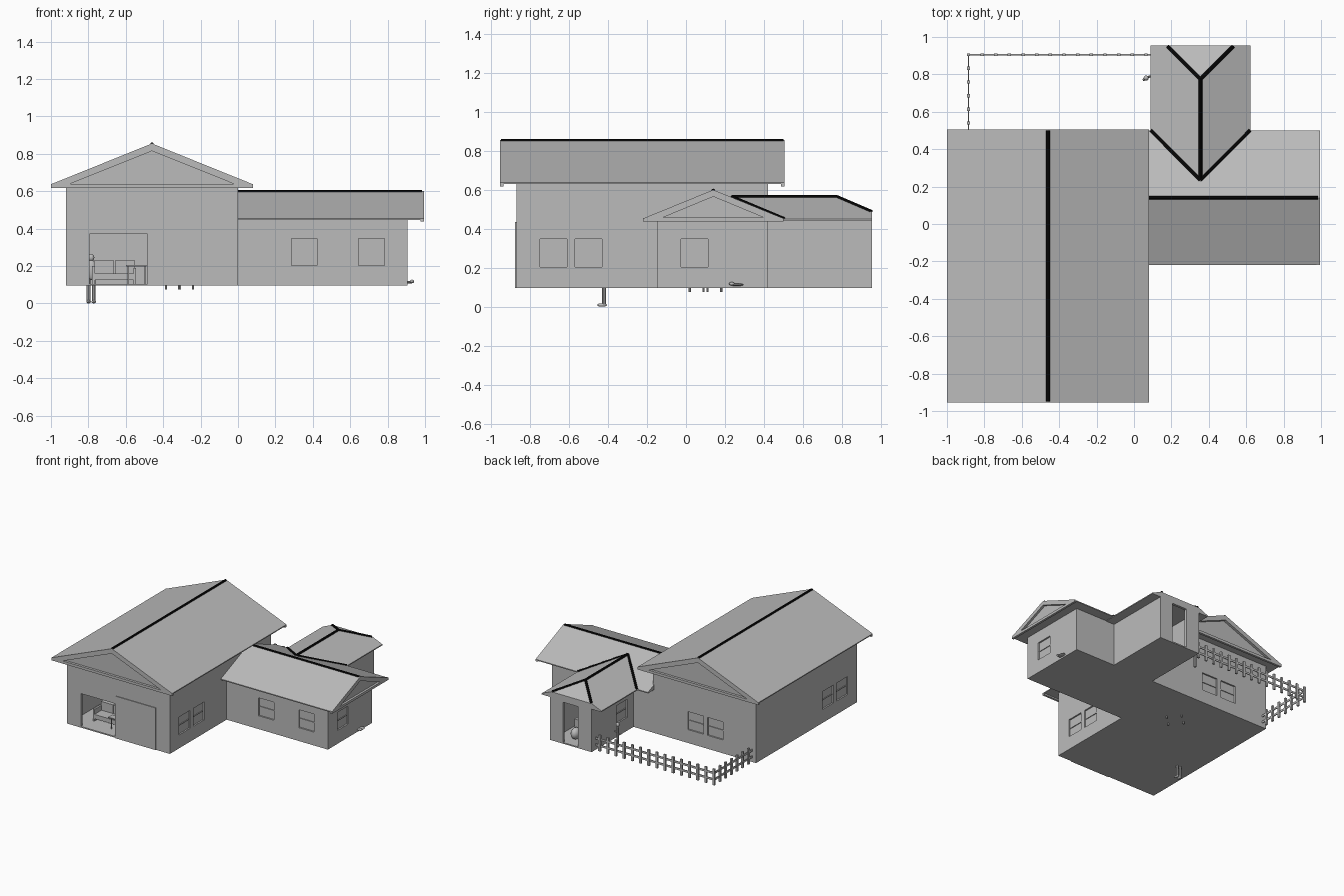
import bpy, bmesh, math
from mathutils import Vector

cube = bpy.data.objects.get("Cube")
if cube:
    bpy.data.objects.remove(cube)


def material(name, rgb):
    m = bpy.data.materials.new(name)
    m.use_nodes = True
    col = (*rgb, 1)
    m.diffuse_color = col
    m.node_tree.nodes["Principled BSDF"].inputs["Base Color"].default_value = col
    return m


GREY = material("plain grey", (0.5, 0.5, 0.5))
BLACK = material("ridge black", (0.003, 0.003, 0.003))


def finish(name, bm, mat=GREY):
    bmesh.ops.recalc_face_normals(bm, faces=bm.faces)
    me = bpy.data.meshes.new(name)
    bm.to_mesh(me)
    bm.free()
    me.materials.append(mat)
    ob = bpy.data.objects.new(name, me)
    bpy.context.collection.objects.link(ob)
    return ob


def add_box(bm, x, y, z):
    r = bmesh.ops.create_cube(bm, size=1)
    for v in r["verts"]:
        v.co = [(a + b) / 2 + c * (b - a) for (a, b), c in zip((x, y, z), v.co)]


def boxes(name, parts, mat=GREY):
    bm = bmesh.new()
    for p in parts:
        add_box(bm, *p)
    return finish(name, bm, mat)


def prism(name, profile, axis, lo, hi):
    """Extrude a (side, z) profile along the x or y axis."""
    bm = bmesh.new()
    pts = [(lo, a, z) if axis == "x" else (a, lo, z) for a, z in profile]
    f = bm.faces.new([bm.verts.new(p) for p in pts])
    r = bmesh.ops.extrude_face_region(bm, geom=[f])
    d = Vector((hi - lo, 0, 0)) if axis == "x" else Vector((0, hi - lo, 0))
    bmesh.ops.translate(bm, vec=d, verts=[g for g in r["geom"] if isinstance(g, bmesh.types.BMVert)])
    return finish(name, bm)


def rod(name, p, q, r, mat=GREY, sides=8):
    p, q = Vector(p), Vector(q)
    bm = bmesh.new()
    bmesh.ops.create_cone(bm, cap_ends=True, segments=sides, radius1=r, radius2=r, depth=(q - p).length)
    ob = finish(name, bm, mat)
    ob.location = (p + q) / 2
    ob.rotation_euler = (q - p).to_track_quat("Z", "Y").to_euler()
    return ob


def ball(name, pos, size):
    bm = bmesh.new()
    bmesh.ops.create_uvsphere(bm, u_segments=12, v_segments=8, radius=1)
    for f in bm.faces:
        f.smooth = True
    ob = finish(name, bm)
    ob.location, ob.scale = pos, size
    return ob


def cut(ob, cutter):
    cutter.hide_render = True
    cutter.hide_set(True)
    m = ob.modifiers.new("cut", "BOOLEAN")
    m.object, m.operation, m.solver = cutter, "DIFFERENCE", "EXACT"


BASE, T = 0.095, 0.02


# Hollow wall shells
def shell(name, x, y, top):
    ob = boxes(name, [(x, y, (BASE, top))])
    cut(ob, boxes(name + "_hollow", [((x[0] + T, x[1] - T), (y[0] + T, y[1] - T), (BASE + 0.01, top + 0.1))]))
    return ob


main_walls = shell("main_walls", (-0.92, 0), (-0.87, 0.42), 0.635)
wing_walls = shell("wing_walls", (0, 0.905), (-0.145, 0.42), 0.455)
porch_walls = shell("porch_walls", (0.175, 0.545), (0.42, 0.955), 0.455)
cut(main_walls, boxes("garage_opening", [((-0.795, -0.485), (-0.9, -0.8), (BASE + 0.01, 0.37))]))
cut(porch_walls, boxes("porch_opening", [((0.295, 0.43), (0.9, 1.0), (BASE + 0.01, 0.43))]))
boxes("garage_door_panel", [((-0.485, -0.125), (-0.876, -0.86), (BASE, 0.435))])


# Windows: recessed pane with a sash rail
def window(wall, axis, face, out, a, b):
    z0, z1 = 0.203, 0.348

    def block(u, z, d0, d1):
        d = tuple(sorted((face + out * d0, face + out * d1)))
        return (d, u, z) if axis == "x" else (u, d, z)
    cut(wall, boxes("window_hole", [block((a, b), (z0, z1), -0.012, 0.02)]))
    mid = (z0 + z1) / 2
    boxes("window_sash", [block((a + 0.006, b - 0.006), (mid - 0.003, mid + 0.003), -0.014, -0.006)])


for a in (-0.75, -0.57):
    window(main_walls, "x", 0, 1, a, a + 0.14)
    window(main_walls, "x", -0.92, -1, a, a + 0.14)
for a in (-0.45, -0.625):
    window(main_walls, "y", 0.42, 1, a, a + 0.14)
for a in (0.285, 0.645):
    window(wing_walls, "y", -0.145, -1, a, a + 0.138)
window(wing_walls, "x", 0.905, 1, -0.025, 0.113)
window(porch_walls, "x", 0.175, -1, 0.5, 0.635)


# Gable roofs with recessed end triangles
def gable(lo, hi, eave, peak):
    mid = (lo + hi) / 2
    return [(lo, eave - 0.008), (hi, eave - 0.008), (hi, eave), (mid, peak), (lo, eave)]


def recess(roof, axis, lo, hi, z, peak, d0, d1):
    cut(roof, prism("gable_recess", [(lo, z), (hi, z), ((lo + hi) / 2, peak)], axis, d0, d1))


main_roof = prism("main_roof", gable(-1, 0.08, 0.637, 0.855), "y", -0.955, 0.505)
recess(main_roof, "y", -0.9, -0.02, 0.638, 0.815, -0.98, -0.935)
recess(main_roof, "y", -0.9, -0.02, 0.638, 0.815, 0.485, 0.53)
boxes("main_gable_bands", [((-1, 0.08), y, (0.617, 0.637)) for y in ((-0.955, -0.937), (0.487, 0.505))])

wing_roof = prism("wing_roof", gable(-0.22, 0.5, 0.453, 0.6), "x", -0.01, 0.995)
recess(wing_roof, "x", -0.12, 0.4, 0.457, 0.565, 0.977, 1.02)
boxes("wing_gable_band", [((0.977, 0.995), (-0.22, 0.5), (0.437, 0.455))])

# Porch roof: gable clipped by a hip plane at its end
porch_roof = prism("porch_roof", gable(0.088, 0.622, 0.45, 0.565), "y", 0.2, 0.955)
bm = bmesh.new()
bm.from_mesh(porch_roof.data)
r = bmesh.ops.bisect_plane(bm, geom=bm.verts[:] + bm.edges[:] + bm.faces[:], plane_co=(0.355, 0.775, 0.565),
                           plane_no=(0, 0.434, 1), clear_outer=True)
bmesh.ops.holes_fill(bm, edges=[e for e in bm.edges if e.is_boundary])
bmesh.ops.recalc_face_normals(bm, faces=bm.faces)
bm.to_mesh(porch_roof.data)
bm.free()

# Black ridge, hip and valley strips
ridge_end, valley_end = (0.355, 0.775, 0.563), (0.355, 0.235, 0.563)
strips = [((-0.46, -0.95, 0.851), (-0.46, 0.5, 0.851)), ((0.0, 0.14, 0.596), (0.985, 0.14, 0.596)),
          (valley_end, ridge_end)]
for s in (-1, 1):
    strips.append((ridge_end, (0.355 + s * 0.175, 0.95, 0.488)))
    strips.append((valley_end, (0.355 + s * 0.265, 0.5, 0.452)))
for p, q in strips:
    rod("ridge_strip", p, q, 0.01, BLACK)

# Picket fence around the back yard
fx, fy, top = -0.885, 0.905, 0.225
fence = [((fx, 0.175), (fy - 0.003, fy + 0.003), (z, z + 0.016)) for z in (0.13, 0.182)]
fence += [((fx - 0.003, fx + 0.003), (0.42, fy), (z, z + 0.016)) for z in (0.13, 0.182)]
for i in range(15):
    x = fx + i * 0.073
    fence.append(((x - 0.009, x + 0.009), (fy - 0.007, fy + 0.007), (BASE, top)))
for i in range(1, 7):
    y = fy - i * 0.073
    fence.append(((fx - 0.007, fx + 0.007), (y - 0.009, y + 0.009), (BASE, top)))
boxes("picket_fence", fence)

# Sofa and low table seen through the garage opening
boxes("sofa", [((-0.77, -0.55), (-0.74, -0.62), (0.125, 0.16)),
               ((-0.77, -0.662), (-0.65, -0.62), (0.16, 0.23)), ((-0.658, -0.55), (-0.65, -0.62), (0.16, 0.23)),
               ((-0.78, -0.765), (-0.74, -0.62), (0.105, 0.2)), ((-0.56, -0.545), (-0.74, -0.62), (0.105, 0.19))])
boxes("side_table", [((-0.6, -0.49), (-0.8, -0.75), (0.198, 0.206)),
                     ((-0.59, -0.583), (-0.78, -0.773), (0.105, 0.2)),
                     ((-0.5, -0.493), (-0.78, -0.773), (0.105, 0.2))])

# Standing figure whose legs pass through the floor
for s in (-1, 1):
    x = -0.785 + s * 0.014
    rod("figure_leg", (x, -0.42, 0.01), (x, -0.42, 0.14), 0.01)
    ball("figure_foot", (x, -0.43, 0.009), (0.012, 0.026, 0.009))
ball("figure_torso", (-0.785, -0.42, 0.18), (0.028, 0.02, 0.055))
ball("figure_head", (-0.785, -0.42, 0.245), (0.017, 0.017, 0.02))

# Stool with legs reaching below the floor
for x, y in ((-0.385, 0.11), (-0.31, 0.18), (-0.24, 0.09), (-0.315, 0.02)):
    rod("stool_leg", (x, y, 0.075), (x, y, 0.18), 0.006)
rod("stool_seat", (-0.312, 0.1, 0.175), (-0.312, 0.1, 0.19), 0.08, sides=16)

# Porch seat, yard figure and the small shape beside the wing
ball("porch_seat_bowl", (0.39, 0.85, 0.15), (0.035, 0.045, 0.045))
boxes("porch_seat_back", [((0.35, 0.43), (0.78, 0.81), (0.14, 0.24))])
rod("yard_figure_body", (0.065, 0.78, 0.1), (0.065, 0.78, 0.26), 0.01)
rod("yard_figure_arm", (0.05, 0.77, 0.2), (0.085, 0.79, 0.23), 0.006)
ball("yard_figure_head", (0.065, 0.78, 0.28), (0.014, 0.014, 0.018))
ball("resting_foot", (0.915, 0.26, 0.113), (0.025, 0.035, 0.007))
ball("resting_toe", (0.93, 0.235, 0.118), (0.011, 0.014, 0.009))
